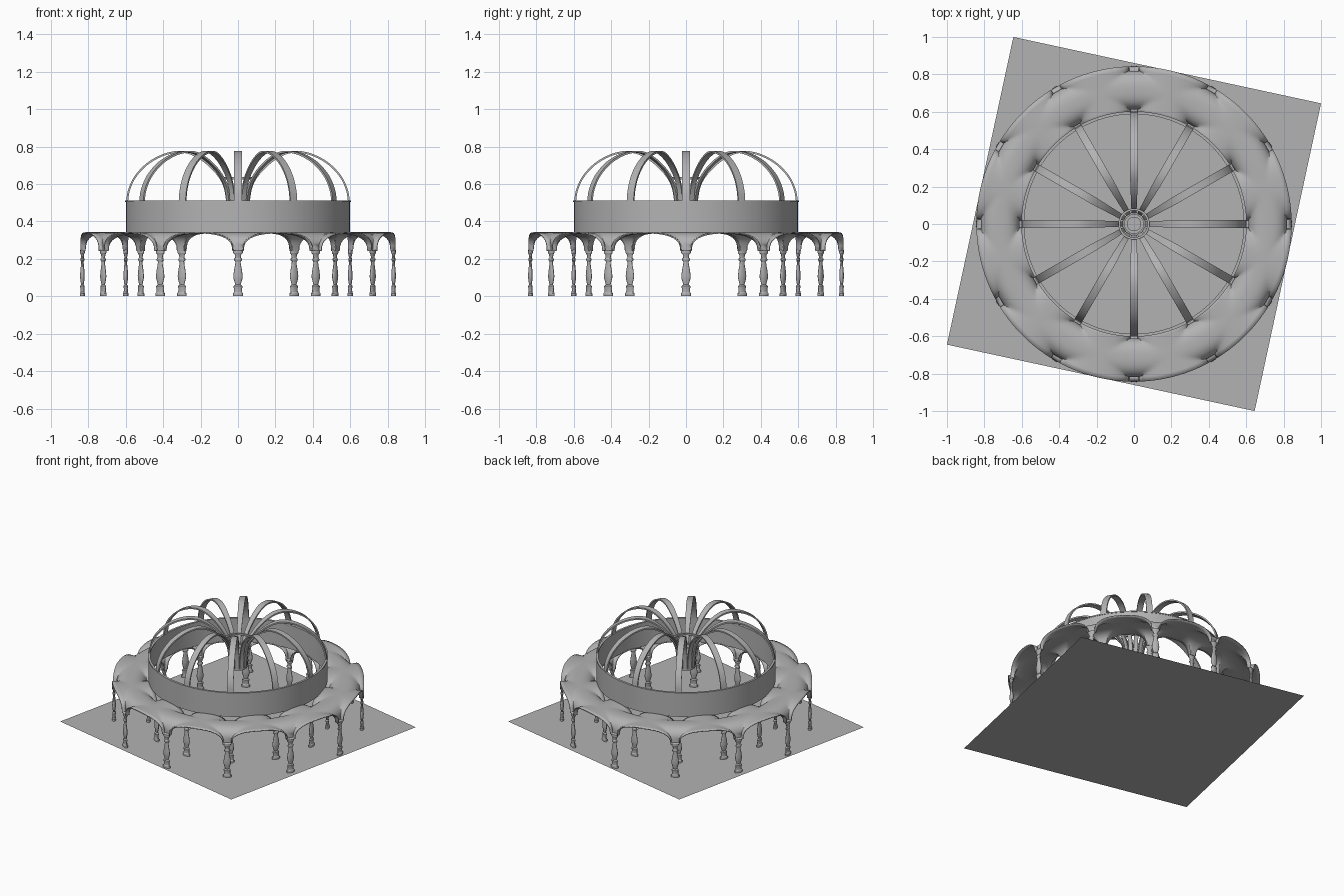
import bpy, bmesh, math
from mathutils import Vector, Matrix

cube = bpy.data.objects.get("Cube")
if cube:
    bpy.data.objects.remove(cube, do_unlink=True)

GREY = (0.45, 0.45, 0.45, 1)
stone = bpy.data.materials.new("stone_grey")
stone.use_nodes = True
stone.diffuse_color = GREY
stone.node_tree.nodes["Principled BSDF"].inputs["Base Color"].default_value = GREY

BAYS = 12
STEP = math.tau / BAYS


def add(name, mesh):
    ob = bpy.data.objects.new(name, mesh)
    bpy.context.collection.objects.link(ob)
    return ob


def skin(name, rows, close_rows=False, caps=False, smooth=True):
    """Quads between successive closed loops of points."""
    bm = bmesh.new()
    loops = [[bm.verts.new(p) for p in row] for row in rows]
    pairs = list(zip(loops, loops[1:]))
    if close_rows:
        pairs.append((loops[-1], loops[0]))
    for a, b in pairs:
        n = len(a)
        for i in range(n):
            j = (i + 1) % n
            bm.faces.new((a[i], a[j], b[j], b[i]))
    if caps:
        bm.faces.new(loops[0])
        bm.faces.new(loops[-1])
    bmesh.ops.recalc_face_normals(bm, faces=bm.faces)
    mesh = bpy.data.meshes.new(name)
    bm.to_mesh(mesh)
    bm.free()
    mesh.materials.append(stone)
    ob = add(name, mesh)
    if smooth:
        bpy.ops.object.select_all(action="DESELECT")
        ob.select_set(True)
        bpy.context.view_layer.objects.active = ob
        bpy.ops.object.shade_smooth_by_angle(angle=math.radians(35))
    return ob


def ring(r, z, n):
    return [(r * math.cos(math.tau * i / n), r * math.sin(math.tau * i / n), z)
            for i in range(n)]


def lathe(name, profile, n, closed=False):
    return skin(name, [ring(r, z, n) for r, z in profile],
                close_rows=closed, caps=not closed)


def band(name, r0, r1, z0, z1, n=96):
    return lathe(name, [(r0, z0), (r1, z0), (r1, z1), (r0, z1)], n, closed=True)


def around(ob, place):
    """Repeat a part once per bay, sharing its mesh."""
    base = ob.name
    for k in range(BAYS):
        copy = ob if k == 0 else add(f"{base}_{k + 1}", ob.data)
        copy.matrix_world = Matrix.Rotation(k * STEP, 4, "Z") @ place


def smooth_path(points, steps=6):
    """Catmull-Rom curve through the given points."""
    p = [Vector(q) for q in points]
    p = [2 * p[0] - p[1]] + p + [2 * p[-1] - p[-2]]
    out = []
    for a, b, c, d in zip(p, p[1:], p[2:], p[3:]):
        for s in range(steps):
            t = s / steps
            out.append(0.5 * (2 * b + (c - a) * t + (2 * a - 5 * b + 4 * c - d) * t ** 2
                              + (3 * b - a - 3 * c + d) * t ** 3))
    return out + [p[-2]]


# Square floor, slightly turned
floor_mesh = bpy.data.meshes.new("floor")
floor_mesh.from_pydata([(-0.645, 1, 0), (-1, -0.645, 0), (0.645, -1, 0), (1, 0.645, 0)],
                       [], [(0, 1, 2, 3)])
floor_mesh.materials.append(stone)
add("floor", floor_mesh)

# Balusters, flattened radially, in an inner and an outer circle
baluster = [(0.028, 0.001), (0.028, 0.016), (0.022, 0.022), (0.021, 0.042), (0.024, 0.048),
            (0.024, 0.055), (0.014, 0.062), (0.018, 0.075), (0.024, 0.095), (0.025, 0.11),
            (0.021, 0.14), (0.015, 0.17), (0.014, 0.185), (0.021, 0.192), (0.021, 0.2),
            (0.015, 0.206), (0.017, 0.222), (0.026, 0.232), (0.026, 0.247)]
for label, radius in (("inner_column", 0.6), ("outer_column", 0.832)):
    col = lathe(label, baluster, 16)
    around(col, Matrix.Translation((radius, 0, 0)) @ Matrix.Diagonal((0.5, 1, 1, 1)))

# Ring of groin vaults between the two circles of columns
SPRING, CROWN, POWER = 0.245, 0.339, 2.6
R_IN, R_OUT = 0.588, 0.843
MID, HALF = (R_IN + R_OUT) / 2, 0.102


def arch(t):
    t = min(abs(t), 1)
    return SPRING + (CROWN - SPRING) * (1 - t ** POWER) ** (1 / POWER)


dense = [math.sin(math.pi / 2 * (i / 10 - 1)) for i in range(21)]
radial = [R_IN] + [MID + HALF * t for t in dense] + [R_OUT]
LEG = math.radians(1.9)
span = STEP / 2 - LEG
angles = [(k * STEP + STEP / 2 + t * span, t) for k in range(BAYS) for t in dense]
rows = [[(r * math.cos(a), r * math.sin(a), max(arch((r - MID) / HALF), arch(t)))
         for a, t in angles] for r in radial]
vault = skin("vaulted_ring", rows)
shell = vault.modifiers.new("shell", "SOLIDIFY")
shell.thickness = 0.007
shell.offset = 0

# Open drum with a thin rim
band("drum_wall", 0.59, 0.6, 0.335, 0.508)
band("drum_rim", 0.587, 0.603, 0.504, 0.512)

# Ribs rising from the drum, curling over and dropping into the middle
path = smooth_path([(0.594, 0.5), (0.582, 0.57), (0.545, 0.645), (0.475, 0.715),
                    (0.38, 0.762), (0.285, 0.771), (0.2, 0.735), (0.125, 0.67),
                    (0.078, 0.6), (0.06, 0.52), (0.056, 0.43)])
sections = []
for i, p in enumerate(path):
    along = path[min(i + 1, len(path) - 1)] - path[max(i - 1, 0)]
    out = Vector((-along.y, along.x)).normalized() * 0.005
    half = 0.011 + 0.01 * min(1, p.x / 0.25)
    a, b = p + out, p - out
    sections.append([(a.x, -half, a.y), (a.x, half, a.y), (b.x, half, b.y), (b.x, -half, b.y)])
rib = skin("rib", sections, caps=True)
around(rib, Matrix.Identity(4))

# Rings binding the ribs at the centre
band("centre_upper_ring", 0.072, 0.084, 0.625, 0.637, 48)
band("centre_middle_ring", 0.05, 0.062, 0.53, 0.54, 48)
band("centre_lower_ring", 0.036, 0.062, 0.425, 0.437, 48)
